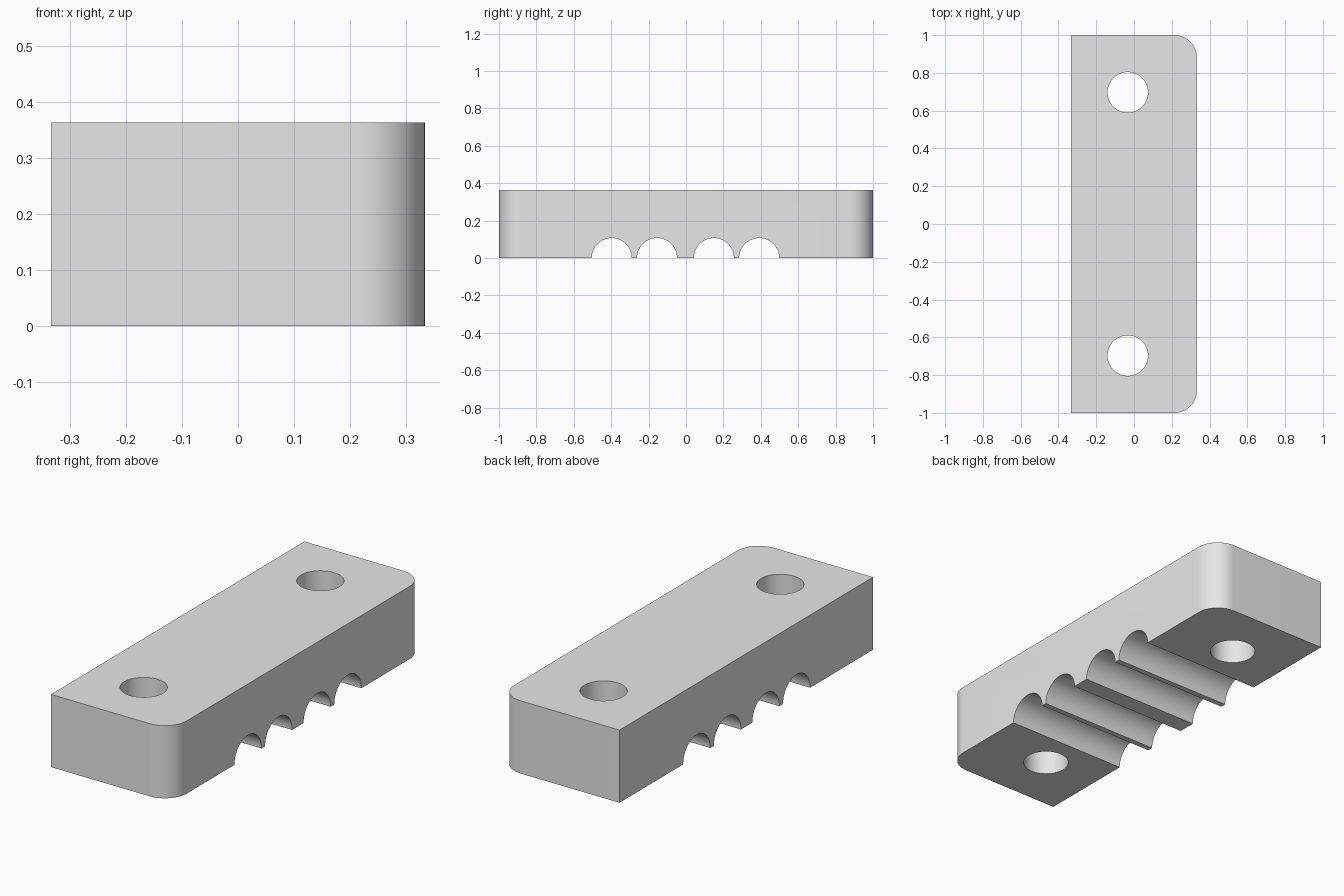
import bpy, bmesh, math

cube = bpy.data.objects.get("Cube")
if cube:
    bpy.data.objects.remove(cube, do_unlink=True)

HALF_X, HALF_Y, HEIGHT = 0.333, 1.0, 0.363
CORNER, BORE = 0.12, 0.107

grey = bpy.data.materials.new("light_grey")
grey.use_nodes = True
colour = (0.8, 0.8, 0.8, 1)
grey.diffuse_color = colour
grey.node_tree.nodes["Principled BSDF"].inputs["Base Color"].default_value = colour


def cutter(name, location, depth, rotation=(0, 0, 0)):
    bpy.ops.mesh.primitive_cylinder_add(
        vertices=64, radius=BORE, depth=depth, location=location, rotation=rotation)
    obj = bpy.context.object
    obj.name = name
    obj.hide_render = True
    return obj


# Block outline: square corners on -x, rounded corners on +x
outline = [(-HALF_X, HALF_Y), (-HALF_X, -HALF_Y)]
for side, start in ((-1, -90), (1, 0)):
    for i in range(17):
        a = math.radians(start + 90 * i / 16)
        outline.append((HALF_X - CORNER + CORNER * math.cos(a),
                        side * (HALF_Y - CORNER) + CORNER * math.sin(a)))

bm = bmesh.new()
base = bm.faces.new([bm.verts.new((x, y, 0)) for x, y in outline])
top = bmesh.ops.extrude_face_region(bm, geom=[base])["geom"]
bmesh.ops.translate(bm, vec=(0, 0, HEIGHT),
                    verts=[v for v in top if isinstance(v, bmesh.types.BMVert)])
bmesh.ops.recalc_face_normals(bm, faces=bm.faces)
mesh = bpy.data.meshes.new("clamp_block")
bm.to_mesh(mesh)
bm.free()
mesh.materials.append(grey)
block = bpy.data.objects.new("clamp_block", mesh)
bpy.context.collection.objects.link(block)

# Two vertical bolt holes and four half-round channels underneath
cutters = [cutter("bolt_hole_cutter", (-0.033, y, HEIGHT / 2), 1) for y in (-0.697, 0.697)]
cutters += [cutter("channel_cutter", (0, y, 0), 1, (0, math.pi / 2, 0))
            for y in (-0.397, -0.155, 0.149, 0.391)]

bpy.ops.object.select_all(action="DESELECT")
block.select_set(True)
bpy.context.view_layer.objects.active = block
for c in cutters:
    mod = block.modifiers.new("cut", "BOOLEAN")
    mod.operation = "DIFFERENCE"
    mod.solver = "EXACT"
    mod.object = c
    bpy.ops.object.modifier_apply(modifier=mod.name)
    bpy.data.objects.remove(c, do_unlink=True)

# Smooth curved walls, sharp edges elsewhere
bpy.ops.object.shade_smooth_by_angle(angle=math.radians(30))
